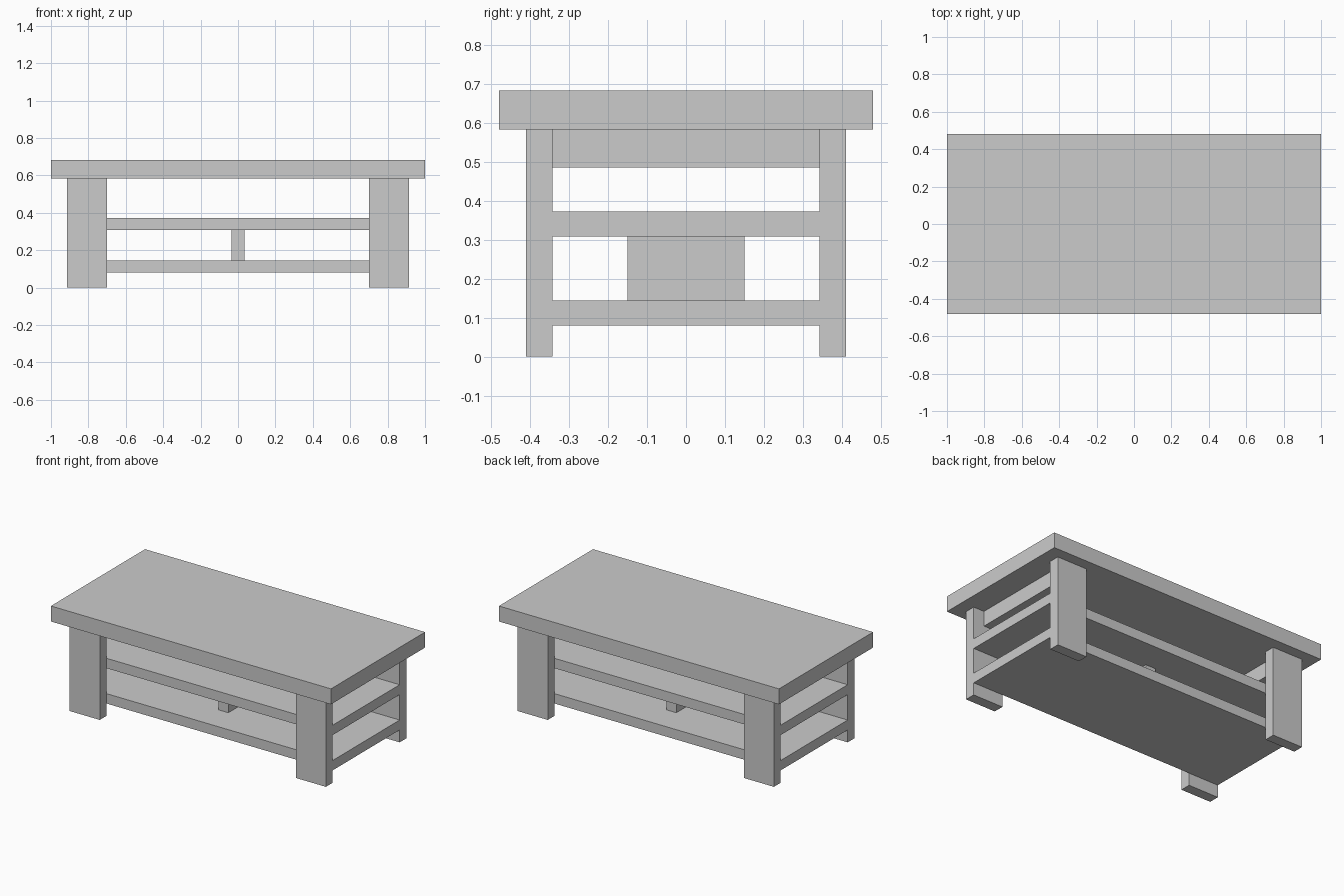
import bpy

if "Cube" in bpy.data.objects:
    bpy.data.objects.remove(bpy.data.objects["Cube"])


def box(name, x0, x1, y0, y1, z0, z1):
    """Axis-aligned box from its limits."""
    bpy.ops.mesh.primitive_cube_add(
        size=1, location=((x0 + x1) / 2, (y0 + y1) / 2, (z0 + z1) / 2))
    ob = bpy.context.object
    ob.name = name
    ob.scale = (x1 - x0, y1 - y0, z1 - z0)
    bpy.ops.object.transform_apply(location=False, rotation=False, scale=True)
    return ob


LEG_IN, LEG_OUT = 0.70, 0.915
LEG_Y0, LEG_Y1 = 0.342, 0.41

# Table top
box("table_top", -1, 1, -0.48, 0.48, 0.582, 0.682)

# Four plank legs and the two end aprons
for sx, side in ((-1, "left"), (1, "right")):
    xa, xb = sorted((sx * LEG_IN, sx * LEG_OUT))
    for sy, end in ((-1, "front"), (1, "back")):
        ya, yb = sorted((sy * LEG_Y0, sy * LEG_Y1))
        box(f"{end}_{side}_leg", xa, xb, ya, yb, 0, 0.582)
    xa, xb = sorted((sx * 0.775, sx * 0.838))
    box(f"{side}_apron", xa, xb, -LEG_Y0, LEG_Y0, 0.485, 0.582)

# Two shelves between the legs, flush with their outer ends
for name, z0, z1 in (("lower_shelf", 0.08, 0.144), ("upper_shelf", 0.308, 0.372)):
    box(name, -LEG_OUT, LEG_OUT, -LEG_Y0, LEG_Y0, z0, z1)

# Central support between the shelves
box("shelf_support", -0.036, 0.036, -0.15, 0.15, 0.144, 0.308)
